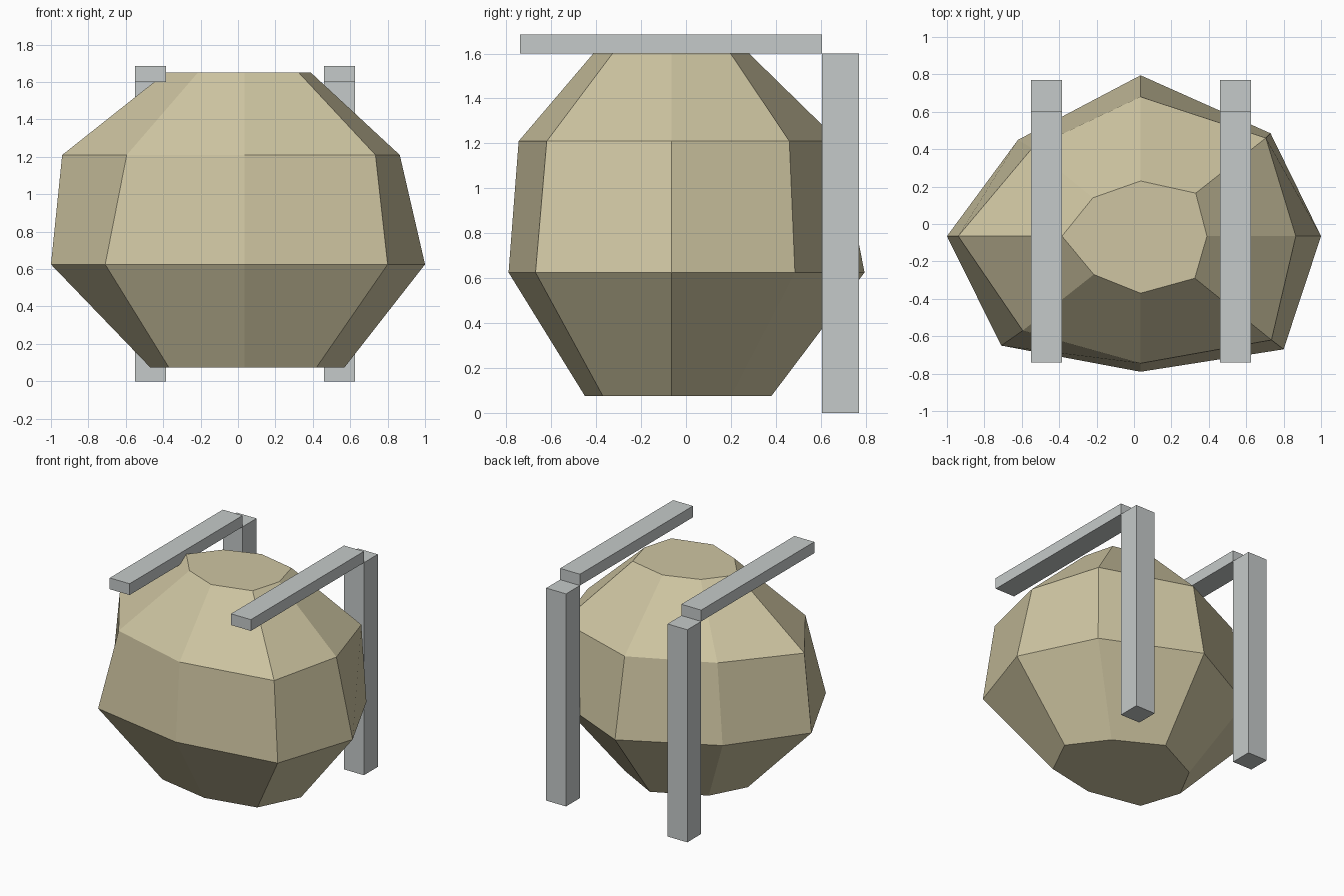
import bpy, bmesh

if "Cube" in bpy.data.objects:
    bpy.data.objects.remove(bpy.data.objects["Cube"])

def material(name, rgb):
    m = bpy.data.materials.new(name)
    m.diffuse_color = (*rgb, 1)
    m.use_nodes = True
    m.node_tree.nodes["Principled BSDF"].inputs["Base Color"].default_value = m.diffuse_color
    return m

tan = material("sandy stone", (0.62, 0.56, 0.36))
grey = material("pale grey", (0.56, 0.59, 0.585))

def finish(name, bm, mat):
    bmesh.ops.recalc_face_normals(bm, faces=bm.faces)
    me = bpy.data.meshes.new(name)
    bm.to_mesh(me)
    bm.free()
    me.materials.append(mat)
    ob = bpy.data.objects.new(name, me)
    bpy.context.collection.objects.link(ob)

def box(name, lo, hi, mat):
    bm = bmesh.new()
    bmesh.ops.create_cube(bm, size=1)
    for v in bm.verts:
        v.co = [(a + b) / 2 + c * (b - a) for a, b, c in zip(lo, hi, v.co)]
    finish(name, bm, mat)

# Boulder: uneven eight-sided rings from bottom to top, counter-clockwise from +x
CX, CY = 0.035, -0.065
rings = [
    (0.075, [(.57, CY), (.37, .20), (CX, .38), (-.33, .20),
             (-.47, CY), (-.37, -.37), (CX, -.45), (.42, -.37)]),
    (0.625, [(1.0, CY), (.73, .485), (CX, .795), (-.62, .45),
             (-1.0, CY), (-.71, -.65), (CX, -.79), (.80, -.67)]),
    (1.21, [(.865, CY), (.705, .46), (CX, .68), (-.545, .405),
            (-.94, CY), (-.595, -.57), (CX, -.745), (.735, -.62)]),
    (1.65, [(.39, CY), (.33, .165), (CX, .23), (-.22, .14),
            (-.385, CY), (-.215, -.27), (CX, -.37), (.325, -.29)]),
]
bm = bmesh.new()
loops = [[bm.verts.new((x, y, z)) for x, y in pts] for z, pts in rings]
for low, high in zip(loops, loops[1:]):
    for i in range(8):
        j = (i + 1) % 8
        bm.faces.new((low[i], low[j], high[j], high[i]))
bm.faces.new(loops[0][::-1])
bm.faces.new(loops[-1])
finish("boulder", bm, tan)

# Two rear posts, each with a beam reaching forward from its top
for side, x in (("left", -0.55), ("right", 0.46)):
    box(side + "_post", (x, 0.605, 0), (x + 0.165, 0.77, 1.6), grey)
    box(side + "_beam", (x, -0.74, 1.6), (x + 0.165, 0.605, 1.685), grey)
